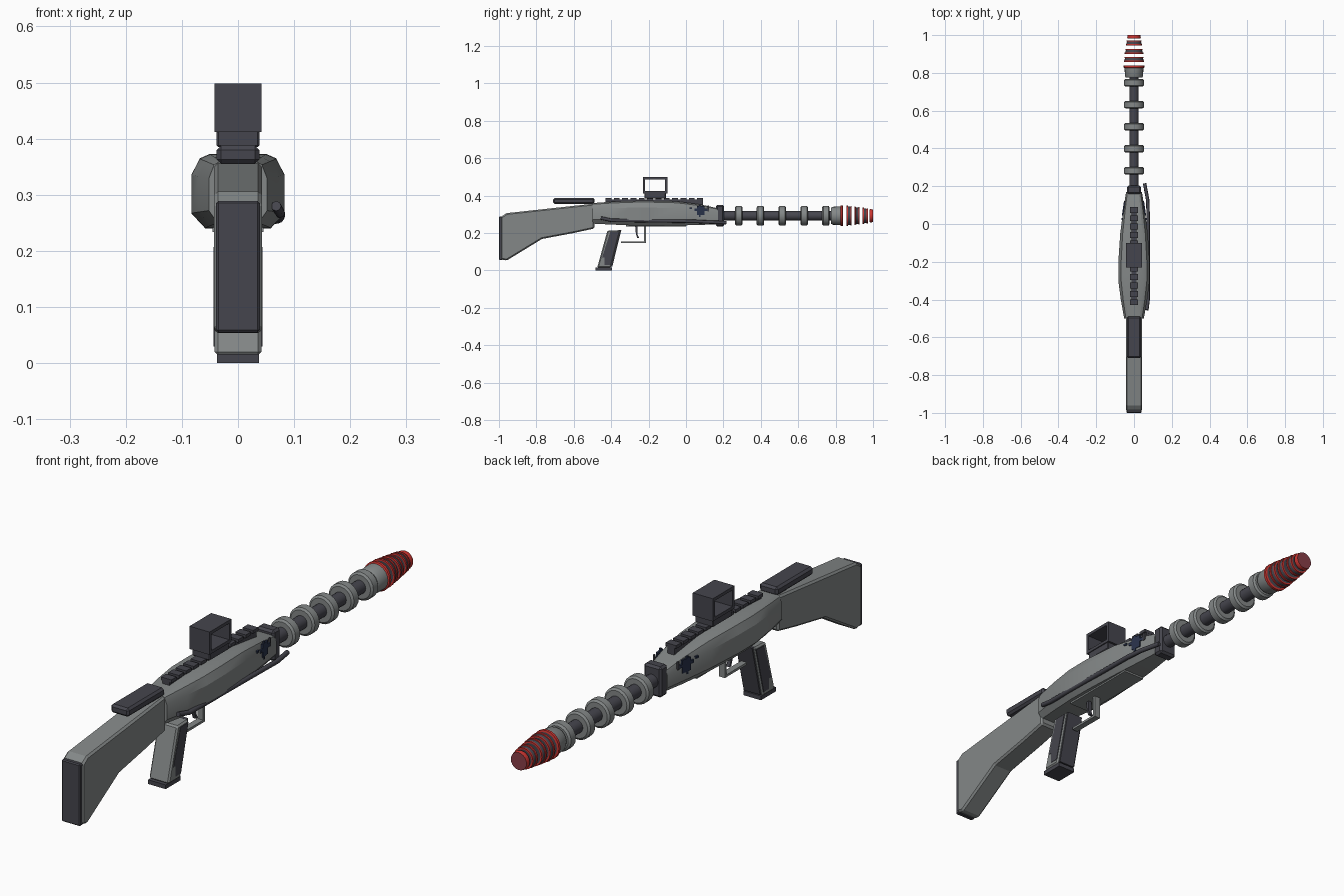
import bpy, bmesh, math
from mathutils import Vector

if "Cube" in bpy.data.objects:
    bpy.data.objects.remove(bpy.data.objects["Cube"])


def mat(name, rgb):
    m = bpy.data.materials.new(name)
    m.diffuse_color = (*rgb, 1)
    m.use_nodes = True
    m.node_tree.nodes["Principled BSDF"].inputs["Base Color"].default_value = m.diffuse_color
    return m


GREY = mat("grey metal", (0.23, 0.245, 0.245))
DARK = mat("dark polymer", (0.06, 0.06, 0.075))
RED = mat("red rim", (0.6, 0.035, 0.03))
ROSE = mat("dull red tip", (0.25, 0.05, 0.065))
NAVY = mat("navy circuit", (0.022, 0.032, 0.07))


def finish(name, bm, mats, bevel=0, smooth=None, segs=1):
    bmesh.ops.recalc_face_normals(bm, faces=bm.faces[:])
    me = bpy.data.meshes.new(name)
    bm.to_mesh(me)
    bm.free()
    for m in mats:
        me.materials.append(m)
    if smooth:
        me.shade_smooth()
        me.set_sharp_from_angle(angle=math.radians(smooth))
    ob = bpy.data.objects.new(name, me)
    bpy.context.collection.objects.link(ob)
    if bevel:
        b = ob.modifiers.new("bevel", "BEVEL")
        b.width, b.segments, b.limit_method = bevel, segs, "ANGLE"
    return ob


def loft(name, rings, m, bevel=0, segs=1, smooth=None):
    """Skin a list of closed rings with equal point counts."""
    bm = bmesh.new()
    vs = [[bm.verts.new(p) for p in r] for r in rings]
    n = len(vs[0])
    for a, b in zip(vs, vs[1:]):
        for i in range(n):
            bm.faces.new((a[i], a[(i + 1) % n], b[(i + 1) % n], b[i]))
    bm.faces.new(vs[0])
    bm.faces.new(vs[-1])
    return finish(name, bm, [m], bevel, smooth, segs)


def prism(name, yz, x0, x1, m, bevel=0):
    return loft(name, [[(x, y, z) for y, z in yz] for x in (x0, x1)], m, bevel)


def box(name, x, y, z, m, bevel=0):
    return prism(name, [(y[0], z[0]), (y[1], z[0]), (y[1], z[1]), (y[0], z[1])], x[0], x[1], m, bevel)


def lathe(name, prof, mats, ids=None, n=20):
    """Revolve (y, radius) pairs round the bore line; ids colour each band, then both caps."""
    bm = bmesh.new()
    vs = [[bm.verts.new((r * math.cos(t), y, 0.292 + r * math.sin(t)))
           for t in (2 * math.pi * i / n for i in range(n))] for y, r in prof]
    ids = ids or [0] * (len(prof) + 1)
    for k, (a, b) in enumerate(zip(vs, vs[1:])):
        for i in range(n):
            bm.faces.new((a[i], a[(i + 1) % n], b[(i + 1) % n], b[i])).material_index = ids[k]
    bm.faces.new(vs[0]).material_index = ids[-2]
    bm.faces.new(vs[-1]).material_index = ids[-1]
    return finish(name, bm, mats, smooth=35)


def tube(name, pts, r, m, n=8):
    """Bent rod, built as a curve and turned into a mesh."""
    cu = bpy.data.curves.new(name, "CURVE")
    cu.dimensions, cu.bevel_depth, cu.bevel_resolution, cu.use_fill_caps = "3D", r, 2, True
    sp = cu.splines.new("POLY")
    sp.points.add(len(pts) - 1)
    for p, co in zip(sp.points, pts):
        p.co = (*co, 1)
    cu.materials.append(m)
    ob = bpy.data.objects.new(name, cu)
    bpy.context.collection.objects.link(ob)


# Stock, butt pad and cheek rest
prism("stock", [(-0.99, 0.285), (-0.96, 0.306), (-0.49, 0.357), (-0.49, 0.224), (-0.6, 0.2),
                (-0.77, 0.168), (-0.96, 0.052), (-0.99, 0.06)], -0.043, 0.043, GREY, 0.007)
box("butt_pad", (-0.039, 0.039), (-1.0, -0.98), (0.055, 0.289), DARK, 0.004)
box("cheek_rest", (-0.038, 0.038), (-0.71, -0.49), (0.355, 0.388), DARK, 0.008)


# Receiver: chamfered sections swelling in the middle
def section(y, w, zb, zt):
    h = zt - zb
    half = [(0.7 * w, zb), (w, zb + 0.2 * h), (w, zb + 0.72 * h), (0.82 * w, zb + 0.94 * h), (0.6 * w, zt)]
    return [(x, y, z) for x, z in half] + [(-x, y, z) for x, z in reversed(half)]


loft("receiver", [section(*s) for s in (
    (-0.5, 0.052, 0.25, 0.36), (-0.4, 0.07, 0.245, 0.367), (-0.3, 0.083, 0.241, 0.372),
    (-0.2, 0.083, 0.24, 0.373), (-0.05, 0.073, 0.24, 0.369), (0.08, 0.056, 0.243, 0.352),
    (0.17, 0.042, 0.247, 0.332))], GREY, smooth=25)
box("belly_plate", (-0.045, 0.045), (-0.32, 0.0), (0.234, 0.245), GREY)
box("barrel_clamp", (-0.037, 0.037), (0.16, 0.203), (0.234, 0.35), DARK, 0.008)

# Side rod along the right of the receiver
tube("side_rod", [(0.068, -0.455, 0.28), (0.075, -0.4, 0.268), (0.075, 0.05, 0.262),
                  (0.072, 0.13, 0.258), (0.056, 0.215, 0.255)], 0.009, DARK)

# Top rail with slats
box("rail_base", (-0.014, 0.014), (-0.43, 0.09), (0.345, 0.379), DARK)
for i in range(12):
    y = -0.43 + i * 0.0445
    box(f"rail_slat_{i + 1}", (-0.022, 0.022), (y, y + 0.031), (0.376, 0.388), DARK)

# Sight: frame open from side to side
box("sight_base", (-0.038, 0.038), (-0.222, -0.108), (0.385, 0.416), DARK, 0.003)
A, B, C, D, T = -0.23, -0.1, 0.412, 0.498, 0.012
for nm, ys, zs in (("bottom", (A, B), (C, C + T)), ("top", (A, B), (D - T, D)),
                   ("rear", (A, A + T), (C + T, D - T)), ("front", (B - T, B), (C + T, D - T))):
    box(f"sight_{nm}", (-0.042, 0.042), ys, zs, DARK)

# Circuit patches on both sides of the receiver nose
for s, side in ((1, "right"), (-1, "left")):
    for k, (y0, y1, z0, z1) in enumerate(((0.06, 0.1, 0.295, 0.345), (0.045, 0.115, 0.318, 0.33),
                                          (0.07, 0.078, 0.285, 0.352), (0.115, 0.123, 0.315, 0.346),
                                          (0.02, 0.032, 0.328, 0.336))):
        w = lambda y: 0.058 - (y - 0.08) * 0.145
        pr = [[(s * (w(y) + d), y, z) for y, z in ((y0, z0), (y1, z0), (y1, z1), (y0, z1))] for d in (-0.006, 0.001)]
        loft(f"circuit_{side}_{k + 1}", pr, NAVY if k != 3 else DARK)

# Grip: grey core, dark front strap, side panels and foot
prism("grip", [(-0.42, 0.213), (-0.352, 0.215), (-0.402, 0.014), (-0.475, 0.014)], -0.042, 0.042, GREY, 0.006)
prism("grip_front_strap", [(-0.36, 0.215), (-0.346, 0.215), (-0.394, 0.02), (-0.41, 0.02)], -0.034, 0.034, DARK)
for s, side in ((1, "right"), (-1, "left")):
    prism(f"grip_panel_{side}", [(-0.405, 0.205), (-0.358, 0.207), (-0.403, 0.03), (-0.435, 0.03),
                                 (-0.435, 0.07), (-0.448, 0.07)], s * 0.04, s * 0.0435, DARK)
box("grip_foot", (-0.037, 0.037), (-0.485, -0.395), (0.0, 0.016), DARK)

# Trigger and guard
box("guard_bottom", (-0.012, 0.012), (-0.347, -0.215), (0.146, 0.155), GREY)
box("guard_front", (-0.012, 0.012), (-0.225, -0.215), (0.155, 0.24), GREY)
prism("trigger", [(-0.272, 0.238), (-0.258, 0.238), (-0.258, 0.19), (-0.25, 0.172), (-0.26, 0.172),
                  (-0.268, 0.195)], -0.007, 0.007, DARK)

# Barrel with cooling rings
lathe("barrel", [(0.18, 0.025), (0.79, 0.025)], [DARK])
for i, y in enumerate((0.282, 0.398, 0.515, 0.632, 0.748)):
    lathe(f"barrel_ring_{i + 1}", [(y - 0.02, 0.045), (y - 0.014, 0.053), (y + 0.014, 0.053), (y + 0.02, 0.045)], [GREY])

# Muzzle bell with red lip, then floating discs that shrink towards the tip
lathe("muzzle_bell", [(0.775, 0.043), (0.785, 0.048), (0.825, 0.05), (0.828, 0.055), (0.838, 0.055), (0.84, 0.048)],
      [GREY, RED, DARK], [0, 0, 1, 1, 1, 0, 2])
for i, (y, r) in enumerate(((0.858, 0.054), (0.9, 0.049), (0.945, 0.043))):
    lathe(f"muzzle_disc_{i + 1}", [(y, r - 0.006), (y, r), (y + 0.007, r), (y + 0.008, r - 0.003), (y + 0.021, r - 0.006),
                                   (y + 0.021, r - 0.003), (y + 0.027, r - 0.003), (y + 0.027, r - 0.009)],
          [DARK, RED], [1, 1, 1, 0, 1, 1, 1, 0, 0])
lathe("muzzle_tip", [(0.982, 0.034), (0.988, 0.036), (1.0, 0.033)], [RED, ROSE], [0, 0, 1, 1])
